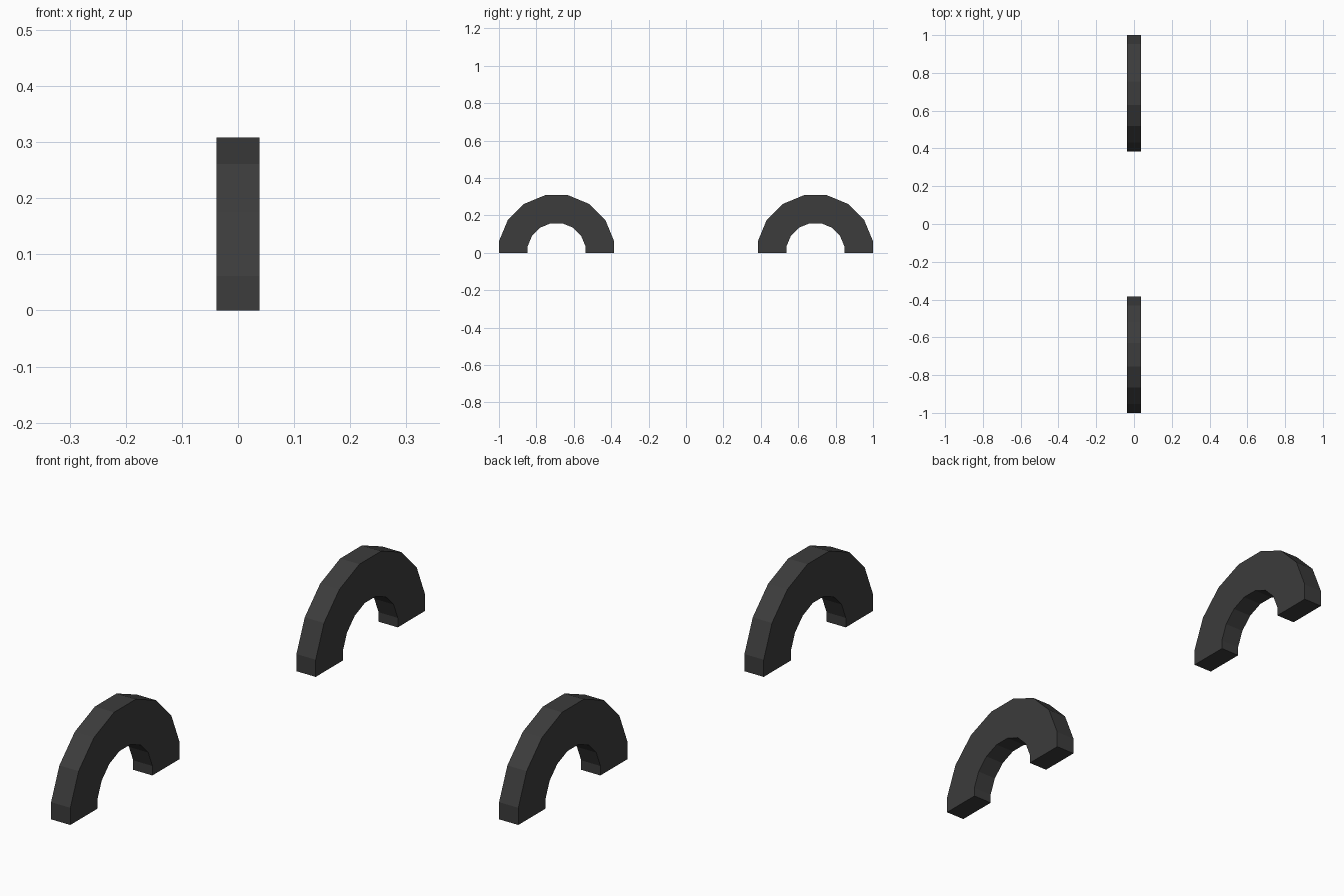
import bpy, bmesh, math

if "Cube" in bpy.data.objects:
    bpy.data.objects.remove(bpy.data.objects["Cube"])

HALF_X = 0.038      # half thickness
CENTRE_Y = 0.692    # distance of each arch from the middle
OUTER, INNER = 0.308, 0.155   # distances to the flats of the 16-sided rings
SIDES = 16

dark = bpy.data.materials.new("dark_grey")
dark.diffuse_color = (0.045, 0.045, 0.045, 1)
dark.use_nodes = True
dark.node_tree.nodes["Principled BSDF"].inputs["Base Color"].default_value = dark.diffuse_color


def half_ring(apothem, lift=0.0):
    """Upper half of a flat-topped polygon, with feet on the ground."""
    r = apothem / math.cos(math.pi / SIDES)
    angles = [math.pi * (2 * i + 1) / SIDES for i in range(SIDES // 2)]
    arc = [(r * math.cos(a), r * math.sin(a) + lift) for a in angles]
    return [(apothem, 0)] + arc + [(-apothem, 0)]


def make_arch(name, y):
    bm = bmesh.new()
    outer, inner = half_ring(OUTER), half_ring(INNER, 0.003)

    def row(points, x):
        return [bm.verts.new((x, p, z)) for p, z in points]

    # four rails around the cross-section, bridged along the arc
    rails = [row(outer, -HALF_X), row(outer, HALF_X),
             row(inner, HALF_X), row(inner, -HALF_X)]
    for k in range(4):
        a, b = rails[k], rails[(k + 1) % 4]
        for i in range(len(a) - 1):
            bm.faces.new((a[i], b[i], b[i + 1], a[i + 1]))
    # feet
    for end in (0, -1):
        bm.faces.new([r[end] for r in rails])
    bmesh.ops.recalc_face_normals(bm, faces=bm.faces)

    mesh = bpy.data.meshes.new(name)
    bm.to_mesh(mesh)
    bm.free()
    mesh.materials.append(dark)
    obj = bpy.data.objects.new(name, mesh)
    obj.location.y = y
    bpy.context.collection.objects.link(obj)


# front and back arches
make_arch("front_arch", -CENTRE_Y)
make_arch("back_arch", CENTRE_Y)
